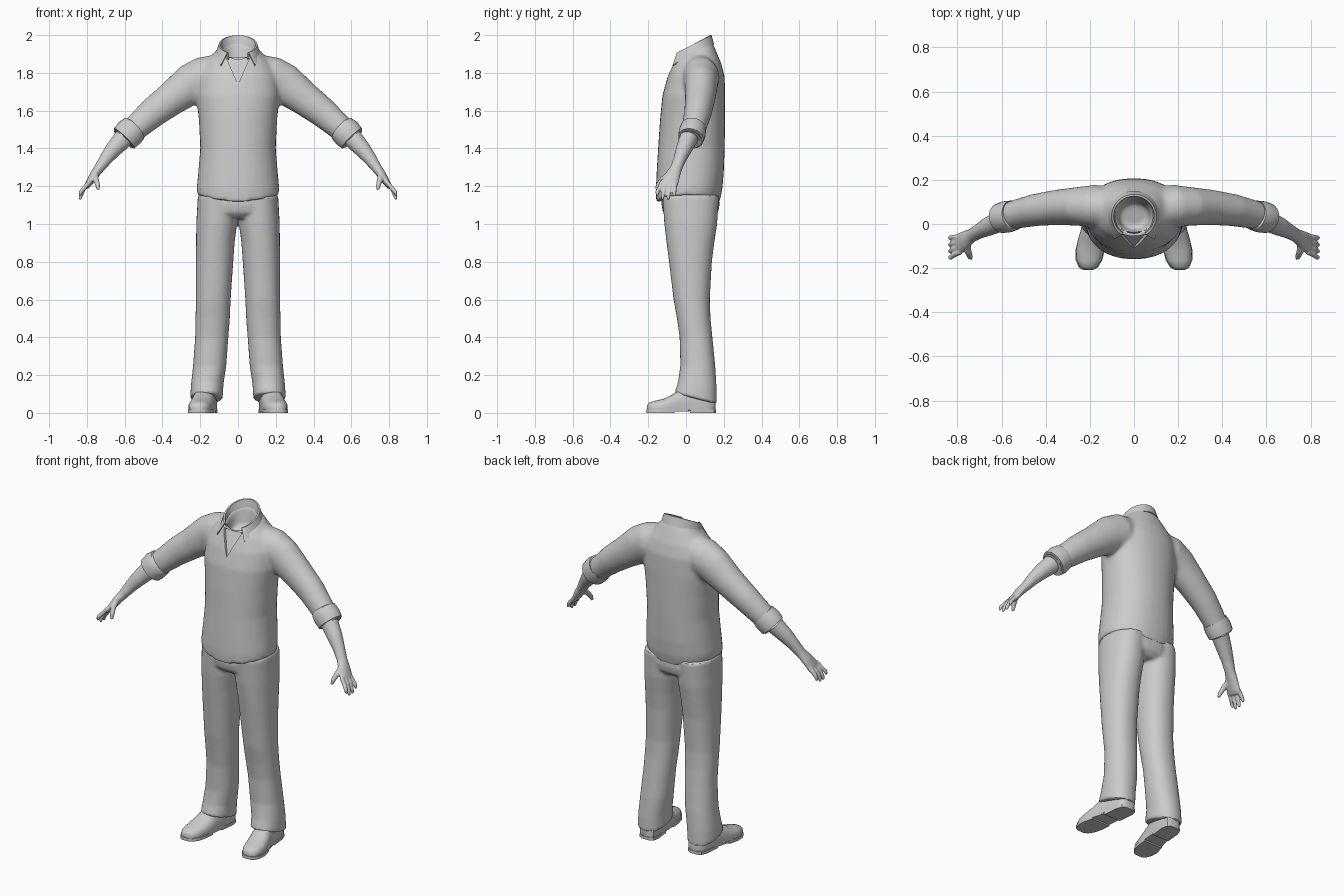
import bpy, bmesh, math
from mathutils import Vector

if "Cube" in bpy.data.objects:
    bpy.data.objects.remove(bpy.data.objects["Cube"])

grey = bpy.data.materials.new("plain grey")
grey.use_nodes = True
GREY = (0.6, 0.6, 0.6, 1)
grey.diffuse_color = GREY
grey.node_tree.nodes["Principled BSDF"].inputs["Base Color"].default_value = GREY


def oval(power=2.0, n=32):
    """Unit rounded outline, as (u, v) pairs."""
    out = []
    for i in range(n):
        a = math.tau * i / n
        c, s = math.cos(a), math.sin(a)
        out.append((math.copysign(abs(c) ** (2 / power), c),
                    math.copysign(abs(s) ** (2 / power), s)))
    return out


def stack(rows, power=2.2):
    """Level rings from rows of z, centre x, half width, front y, back y, tilt, side lift."""
    rings = []
    for z, cx, rx, y0, y1, tilt, lift in rows:
        cy, ry = (y0 + y1) / 2, (y1 - y0) / 2
        rings.append([Vector((cx + u * rx, cy + v * ry, z + tilt * v * ry + lift * u * u))
                      for u, v in oval(power)])
    return rings


def tube(points, n=24):
    """Rings across a path of x, y, z, thickness radius, y radius."""
    pos = [Vector(p[:3]) for p in points]
    rings = []
    for i, p in enumerate(points):
        t = (pos[min(i + 1, len(pos) - 1)] - pos[max(i - 1, 0)]).normalized()
        v = Vector((0, 1, 0))
        v = (v - t * v.dot(t)).normalized()
        u = t.cross(v)
        rings.append([pos[i] + u * a * p[3] + v * b * p[4] for a, b in oval(2, n)])
    return rings


def finish(bm, name, mods=(), angle=40):
    bmesh.ops.recalc_face_normals(bm, faces=bm.faces)
    me = bpy.data.meshes.new(name)
    bm.to_mesh(me)
    bm.free()
    ob = bpy.data.objects.new(name, me)
    bpy.context.collection.objects.link(ob)
    me.materials.append(grey)
    bpy.ops.object.select_all(action='DESELECT')
    ob.select_set(True)
    bpy.context.view_layer.objects.active = ob
    for kind, settings in mods:
        m = ob.modifiers.new(kind.title(), kind)
        for k, val in settings.items():
            setattr(m, k, val)
        bpy.ops.object.modifier_apply(modifier=m.name)
    bpy.ops.object.shade_smooth_by_angle(angle=math.radians(angle))
    return ob


def build(name, lofts, mirror=(), voxel=0, smooth=6, cutter=None, angle=40):
    """Skin closed lofts; those in mirror are doubled across x, then all are fused."""
    bm = bmesh.new()
    flipped = [[[Vector((-p.x, p.y, p.z)) for p in r] for r in loft] for loft in mirror]
    for loft in list(lofts) + list(mirror) + flipped:
        vs = [[bm.verts.new(p) for p in r] for r in loft]
        n = len(vs[0])
        for a, b in zip(vs, vs[1:]):
            for i in range(n):
                bm.faces.new((a[i], a[(i + 1) % n], b[(i + 1) % n], b[i]))
        bm.faces.new(vs[0][::-1])
        bm.faces.new(vs[-1])
    mods = []
    if voxel:
        mods += [('REMESH', dict(mode='VOXEL', voxel_size=voxel)),
                 ('SMOOTH', dict(factor=0.5, iterations=smooth))]
    if cutter:
        mods.append(('BOOLEAN', dict(operation='DIFFERENCE', object=cutter, solver='EXACT')))
    return finish(bm, name, mods, angle)


# Wedge that recesses the open front of the shirt
wedge = [Vector((-0.062, -0.032, 1.88)), Vector((0.062, -0.032, 1.88)), Vector((0, -0.103, 1.74))]
cutter = build("neck_wedge", [[wedge, [p + Vector((0, -0.2, 0)) for p in wedge]]])
cutter.hide_render = True

# Shirt: body with a hollow neck, fused with the sleeves
body = stack([
    (1.115, 0, .217, -.158, .178, 0, .04), (1.18, 0, .218, -.160, .192, 0, .02),
    (1.27, 0, .211, -.156, .2, 0, 0), (1.4, 0, .2, -.148, .205, 0, 0),
    (1.55, 0, .207, -.138, .207, 0, 0), (1.68, 0, .222, -.125, .207, 0, 0),
    (1.78, 0, .215, -.098, .205, 0, 0), (1.85, 0, .18, -.068, .187, 0, 0),
    (1.90, 0, .13, -.06, .155, .25, 0), (1.925, 0, .1, -.058, .135, .45, 0),
    (1.92, 0, .08, -.04, .115, .45, 0), (1.83, 0, .065, -.02, .095, .3, 0)])
sleeve = tube([(.1, .07, 1.80, .1, .09), (.18, .08, 1.775, .112, .098), (.25, .08, 1.74, .108, .088),
               (.35, .075, 1.665, .09, .08), (.45, .063, 1.59, .08, .073),
               (.53, .045, 1.52, .07, .066), (.58, .032, 1.475, .064, .06)])
build("shirt", [body], [sleeve], voxel=.011, smooth=6, cutter=cutter)
bpy.data.objects.remove(cutter)

# Rolled cuffs
build("sleeve_cuffs", [], [tube([(.545, .04, 1.51, .062, .058), (.547, .039, 1.508, .074, .068),
                                 (.575, .033, 1.482, .08, .072), (.603, .026, 1.453, .075, .068),
                                 (.607, .025, 1.449, .066, .06), (.59, .03, 1.467, .05, .05)])])

# Folded collar with pointed ends
bm = bmesh.new()
strips, start, steps = [], 0.6, 36
for i in range(steps + 1):
    a = start + (math.tau - 2 * start) * i / steps
    s, c = math.sin(a), math.cos(a)
    w = max(0, 1 - (min(a, math.tau - a) - start) / .5)
    side = math.copysign(1, s)
    top = 1.947 - .05 * c
    strips.append([bm.verts.new(p) for p in (
        (.083 * s, .035 - .083 * c, top - .06),
        (.094 * s, .035 - .093 * c, top),
        (.1 * s, .035 - .098 * c, top),
        (.116 * s + side * .025 * w, .035 - .112 * c - .012 * w, top - .05 - .018 * w))])
for a, b in zip(strips, strips[1:]):
    for k in range(3):
        bm.faces.new((a[k], a[k + 1], b[k + 1], b[k]))
finish(bm, "collar", [('SOLIDIFY', dict(thickness=.006, offset=0))], 35)

# Forearms and hands
forearm = tube([(.56, .035, 1.495, .05, .05), (.61, .012, 1.45, .052, .048),
                (.66, -.012, 1.395, .044, .042), (.7, -.032, 1.345, .035, .034),
                (.735, -.052, 1.295, .027, .031), (.765, -.072, 1.255, .023, .041),
                (.79, -.088, 1.215, .018, .047), (.802, -.093, 1.195, .012, .043)])
digits = [forearm]
for y0, y1, z1 in ((-.127, -.152, 1.15), (-.103, -.124, 1.13), (-.08, -.094, 1.13), (-.058, -.062, 1.147)):
    digits.append(tube([(.785, y0, 1.225, .012, .012), (.815, (y0 + y1) / 2, 1.19, .012, .012),
                        (.832, y1, z1 + .02, .011, .011), (.837, y1, z1, .007, .007)], 12))
digits.append(tube([(.76, -.085, 1.265, .02, .018), (.752, -.125, 1.235, .016, .015),
                    (.743, -.148, 1.205, .013, .013), (.739, -.156, 1.182, .008, .008)], 12))
build("forearms_and_hands", [], digits, voxel=.005, smooth=3, angle=60)

# Trousers: hips fused with both legs, hems falling toward the heel
hips = stack([(1.2, 0, .195, -.125, .17, 0, 0), (1.1, 0, .212, -.13, .178, 0, 0),
              (1.06, 0, .21, -.122, .17, 0, 0), (1.03, 0, .12, -.09, .14, 0, 0)])
leg = stack([
    (1.15, .108, .105, -.125, .175, 0, 0), (1.0, .113, .108, -.115, .165, 0, 0),
    (.9, .12, .102, -.103, .15, 0, 0), (.8, .124, .099, -.09, .137, 0, 0),
    (.6, .131, .092, -.066, .126, 0, 0), (.5, .134, .091, -.048, .13, 0, 0),
    (.4, .139, .088, -.034, .14, 0, 0), (.25, .15, .088, -.03, .155, 0, 0),
    (.15, .163, .086, -.042, .162, -.15, 0), (.078, .167, .086, -.06, .164, -.26, 0),
    (.075, .167, .074, -.05, .152, -.26, 0)])
build("trousers", [hips], [leg], voxel=.0095, smooth=5)


# Shoes: rounded uppers over thin soles and low heels, toes turned out
def shoe_ring(y, cx, w, z0, z1, n=24):
    return [Vector((cx + u * w, y, z0 + (z1 - z0) * max(v + .35, 0) / 1.35))
            for u, v in oval(2.4, n)]


def slab(rows, z0, z1):
    outline = [(cx - w, y) for y, cx, w in rows] + [(cx + w, y) for y, cx, w in reversed(rows)]
    return [[Vector((x, y, z)) for x, y in outline] for z in (z0, z1)]


upper = [shoe_ring(*r) for r in (
    (-.206, .208, .02, .014, .04), (-.195, .207, .04, .012, .054), (-.165, .204, .056, .012, .064),
    (-.12, .199, .064, .012, .074), (-.07, .19, .064, .012, .098), (-.03, .182, .06, .012, .125),
    (.04, .172, .056, .012, .14), (.11, .165, .054, .012, .13), (.145, .162, .045, .012, .1),
    (.155, .162, .025, .014, .07))]
build("shoe_uppers", [], [upper], angle=50)
plan = [(-.209, .208, .022), (-.197, .207, .043), (-.165, .204, .06), (-.12, .199, .067),
        (-.06, .188, .062), (.02, .174, .055), (.11, .165, .056), (.147, .162, .046), (.158, .162, .026)]
build("shoe_soles", [], [slab(plan, .008, .018), slab(plan[:5], 0, .012), slab(plan[5:], 0, .012)])
